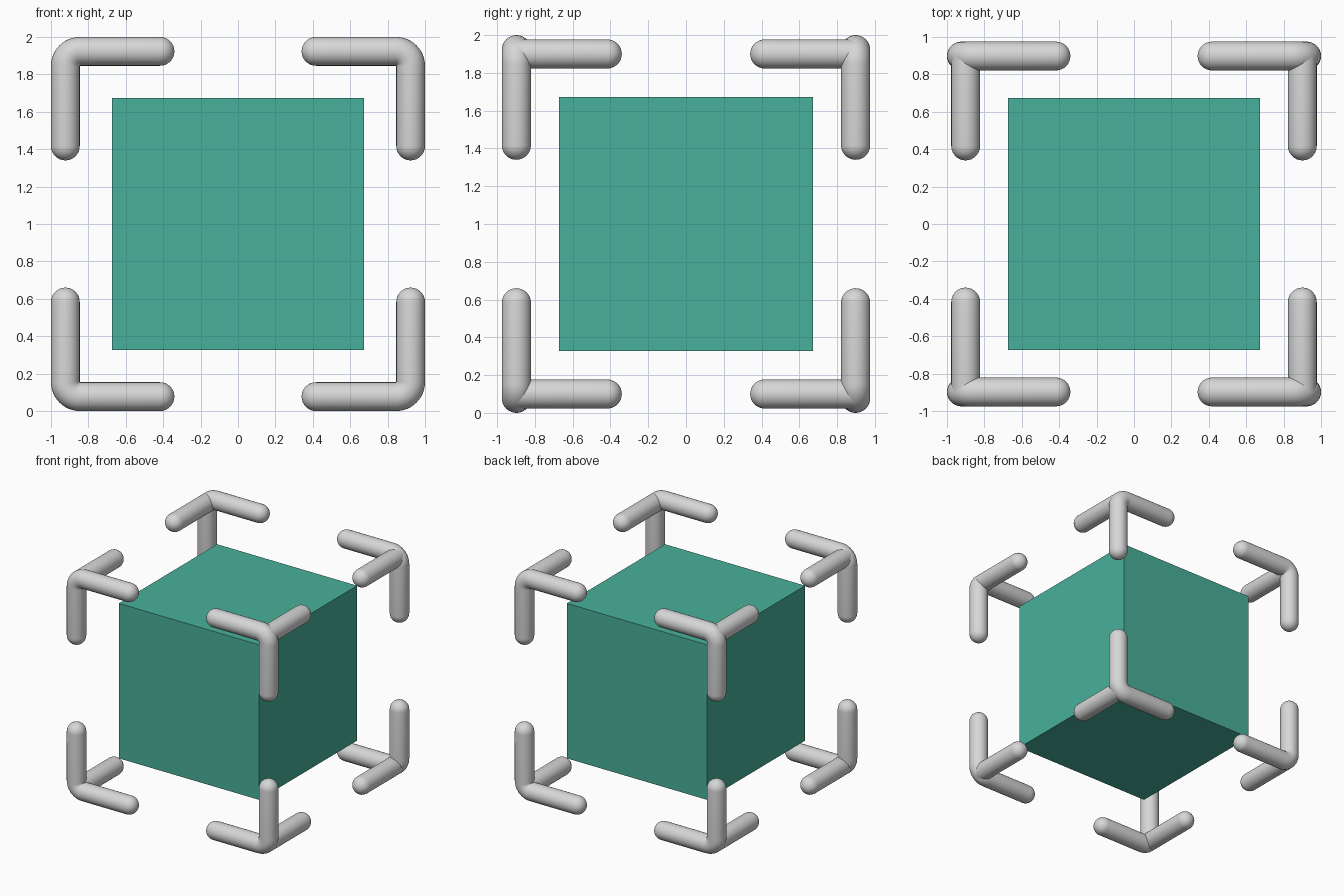
import bpy, bmesh, math
from mathutils import Vector

if "Cube" in bpy.data.objects:
    bpy.data.objects.remove(bpy.data.objects["Cube"], do_unlink=True)

R = 0.077        # tube radius
OUT = 0.923      # tube centre line distance from the middle in x and z
DEPTH = 0.898    # tube centre line distance in y
TIP = 0.417      # centre of each rounded tip
BEND = 0.078     # centre line radius of the elbow
HALF = 0.673     # half the block size
SIDES, CAP_STEPS, BEND_STEPS = 32, 8, 12
CENTRE = Vector((0, 0, 1))


def material(name, color):
    mat = bpy.data.materials.new(name)
    mat.use_nodes = True
    mat.diffuse_color = color
    mat.node_tree.nodes["Principled BSDF"].inputs["Base Color"].default_value = color
    return mat


def add_object(name, bm, mat):
    bmesh.ops.recalc_face_normals(bm, faces=bm.faces)
    mesh = bpy.data.meshes.new(name)
    bm.to_mesh(mesh)
    bm.free()
    mesh.materials.append(mat)
    obj = bpy.data.objects.new(name, mesh)
    bpy.context.collection.objects.link(obj)
    return obj


def sweep_tube(bm, path, side):
    """Sweep a round tube with domed ends along (point, tangent) pairs."""
    rings = [(p, t, R) for p, t in path]
    for k in range(1, CAP_STEPS):
        a = math.pi / 2 * k / CAP_STEPS
        (p0, t0), (p1, t1) = path[0], path[-1]
        rings.insert(0, (p0 - t0 * R * math.sin(a), t0, R * math.cos(a)))
        rings.append((p1 + t1 * R * math.sin(a), t1, R * math.cos(a)))
    loops = []
    for p, t, r in rings:
        other = t.cross(side)
        angles = [math.tau * i / SIDES for i in range(SIDES)]
        loops.append([bm.verts.new(p + (side * math.cos(a) + other * math.sin(a)) * r)
                      for a in angles])
    for a, b in zip(loops, loops[1:]):
        for i in range(SIDES):
            j = (i + 1) % SIDES
            bm.faces.new((a[i], a[j], b[j], b[i]))
    # Close the domes with a pole at each end
    for loop, pole in ((loops[0], path[0][0] - path[0][1] * R),
                       (loops[-1], path[-1][0] + path[-1][1] * R)):
        v = bm.verts.new(pole)
        for i in range(SIDES):
            bm.faces.new((loop[i], loop[(i + 1) % SIDES], v))


def corner_bracket(name, sx, sy, sz, mat):
    bm = bmesh.new()
    X, Y, Z = Vector((1, 0, 0)), Vector((0, 1, 0)), Vector((0, 0, 1))
    # Horizontal arm, elbow and upright arm in one sweep
    path = [(Vector((TIP, DEPTH, OUT)), X)]
    hub = OUT - BEND
    for k in range(BEND_STEPS + 1):
        a = math.pi / 2 * k / BEND_STEPS
        s, c = math.sin(a), math.cos(a)
        path.append((Vector((hub + BEND * s, DEPTH, hub + BEND * c)), X * c - Z * s))
    path.append((Vector((OUT, DEPTH, TIP)), -Z))
    sweep_tube(bm, path, Y)
    # Third arm, growing from the middle of the elbow
    mid = hub + BEND * math.sqrt(0.5)
    sweep_tube(bm, [(Vector((mid, DEPTH, mid)), -Y), (Vector((mid, TIP, mid)), -Y)], X)
    # Mirror into this corner
    for v in bm.verts:
        v.co = Vector((v.co.x * sx, v.co.y * sy, v.co.z * sz)) + CENTRE
    for f in bm.faces:
        f.smooth = True
    add_object(name, bm, mat)


teal = material("teal", (0.065, 0.434, 0.328, 1))
grey = material("light grey", (0.68, 0.68, 0.68, 1))

# Central block
bm = bmesh.new()
bmesh.ops.create_cube(bm, size=2 * HALF)
bmesh.ops.translate(bm, verts=bm.verts, vec=CENTRE)
add_object("block", bm, teal)

# Eight corner brackets
for sx, xn in ((1, "left"), (-1, "right")):
    for sy, yn in ((-1, "front"), (1, "back")):
        for sz, zn in ((1, "upper"), (-1, "lower")):
            corner_bracket(f"{yn}_{zn}_{xn}_bracket", sx, sy, sz, grey)
